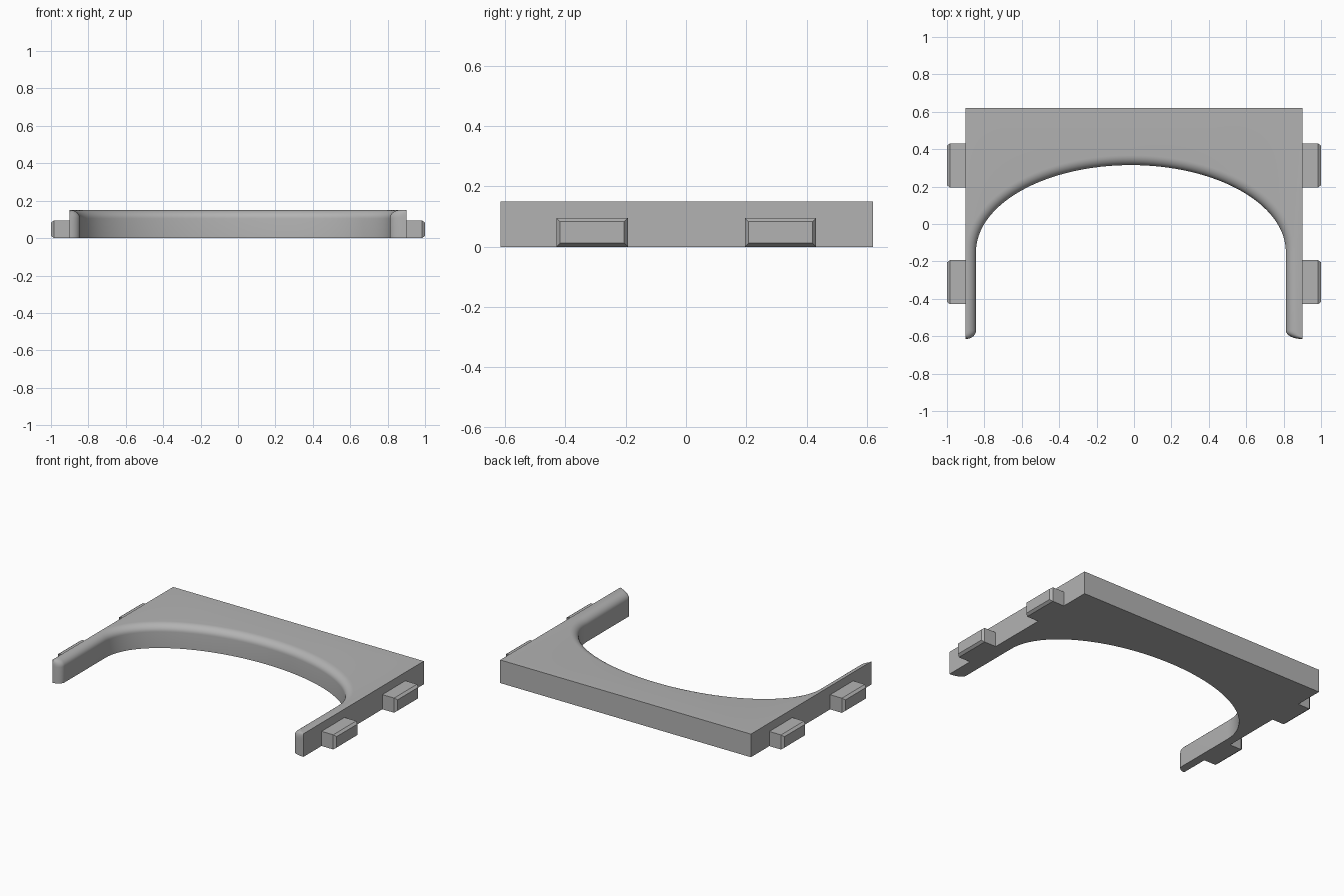
import bpy
import bmesh
from math import sin, cos, pi

if "Cube" in bpy.data.objects:
    bpy.data.objects.remove(bpy.data.objects["Cube"], do_unlink=True)

grey = bpy.data.materials.new("plain grey")
grey.use_nodes = True
colour = (0.45, 0.45, 0.45, 1)
grey.diffuse_color = colour
grey.node_tree.nodes["Principled BSDF"].inputs["Base Color"].default_value = colour

HALF, BACK, FRONT, TOP = 0.9, 0.62, -0.615, 0.15


def finish(bm, name):
    bmesh.ops.recalc_face_normals(bm, faces=bm.faces)
    mesh = bpy.data.meshes.new(name)
    bm.to_mesh(mesh)
    bm.free()
    mesh.materials.append(grey)
    obj = bpy.data.objects.new(name, mesh)
    bpy.context.collection.objects.link(obj)
    return obj


# Arch opening: each entry is a point and the direction its top edge rolls back
LEFT, RIGHT, SPRING, APEX = -0.845, 0.812, -0.15, 0.315
mid, a, b = (LEFT + RIGHT) / 2, (RIGHT - LEFT) / 2, APEX - SPRING


def leg_tip(wall, side):
    """Rounded inner corner of a leg, from its outer corner inward."""
    w = HALF - abs(wall)
    pts = [((side * HALF, FRONT), (0, 0))]
    for i in range(1, 9):
        t = i / 8 * pi / 2
        x = side * (HALF - w * sin(t))
        pts.append(((x, FRONT + 0.045 * (1 - cos(t))), (side, 0)))
    return pts


path = leg_tip(LEFT, -1)
for i in range(65):
    t = pi - pi * i / 64
    nx, ny = cos(t) / a, sin(t) / b
    n = (nx * nx + ny * ny) ** 0.5
    path.append(((mid + a * cos(t), SPRING + b * sin(t)), (nx / n, ny / n)))
path += reversed(leg_tip(RIGHT, 1))

# Frame body: rings of the arch path, stacked up the wall and over the round edge
ROLL_W, ROLL_H, STEPS = 0.053, 0.045, 8
levels = [(0, 0)]
for i in range(STEPS + 1):
    t = i / STEPS * pi / 2
    levels.append((TOP - ROLL_H + ROLL_H * sin(t), ROLL_W * (1 - cos(t))))

bm = bmesh.new()
rings = []
for z, off in levels:
    ring = []
    for (x, y), (nx, ny) in path:
        d = min(off, (HALF - abs(x)) * 0.97 / max(abs(nx), 0.01))
        ring.append(bm.verts.new((x + nx * d, y + ny * d, z)))
    rings.append(ring)
for low, high in zip(rings, rings[1:]):
    for i in range(len(path) - 1):
        bm.faces.new((low[i], low[i + 1], high[i + 1], high[i]))
lb, rb, rt, lt = [bm.verts.new((x, BACK, z)) for x, z in
                  ((-HALF, 0), (HALF, 0), (HALF, TOP), (-HALF, TOP))]
bm.faces.new(rings[0] + [rb, lb])
bm.faces.new(rings[-1] + [rt, lt])
bm.faces.new((lb, rb, rt, lt))
bm.faces.new([r[0] for r in rings] + [lt, lb])
bm.faces.new([r[-1] for r in rings] + [rt, rb])
body = finish(bm, "arched_frame")
bpy.context.view_layer.objects.active = body
body.select_set(True)
bpy.ops.object.shade_smooth_by_angle(angle=pi / 6)
body.select_set(False)


# Side tabs: short blocks with a bevelled outer end
def side_tab(name, side, yc):
    bm = bmesh.new()
    loops = []
    for x, inset in ((HALF - 0.005, 0), (0.984, 0), (1.0, 0.012)):
        w = 0.118 - inset
        loops.append([bm.verts.new((side * x, yc + y, z)) for y, z in
                      ((-w, inset), (w, inset), (w, 0.095 - inset), (-w, 0.095 - inset))])
    for p, q in zip(loops, loops[1:]):
        for i in range(4):
            j = (i + 1) % 4
            bm.faces.new((p[i], p[j], q[j], q[i]))
    bm.faces.new(loops[0])
    bm.faces.new(loops[-1])
    finish(bm, name)


for side, side_name in ((1, "left"), (-1, "right")):
    for yc, end in ((-0.311, "front"), (0.313, "back")):
        side_tab(f"{side_name}_{end}_tab", side, yc)
